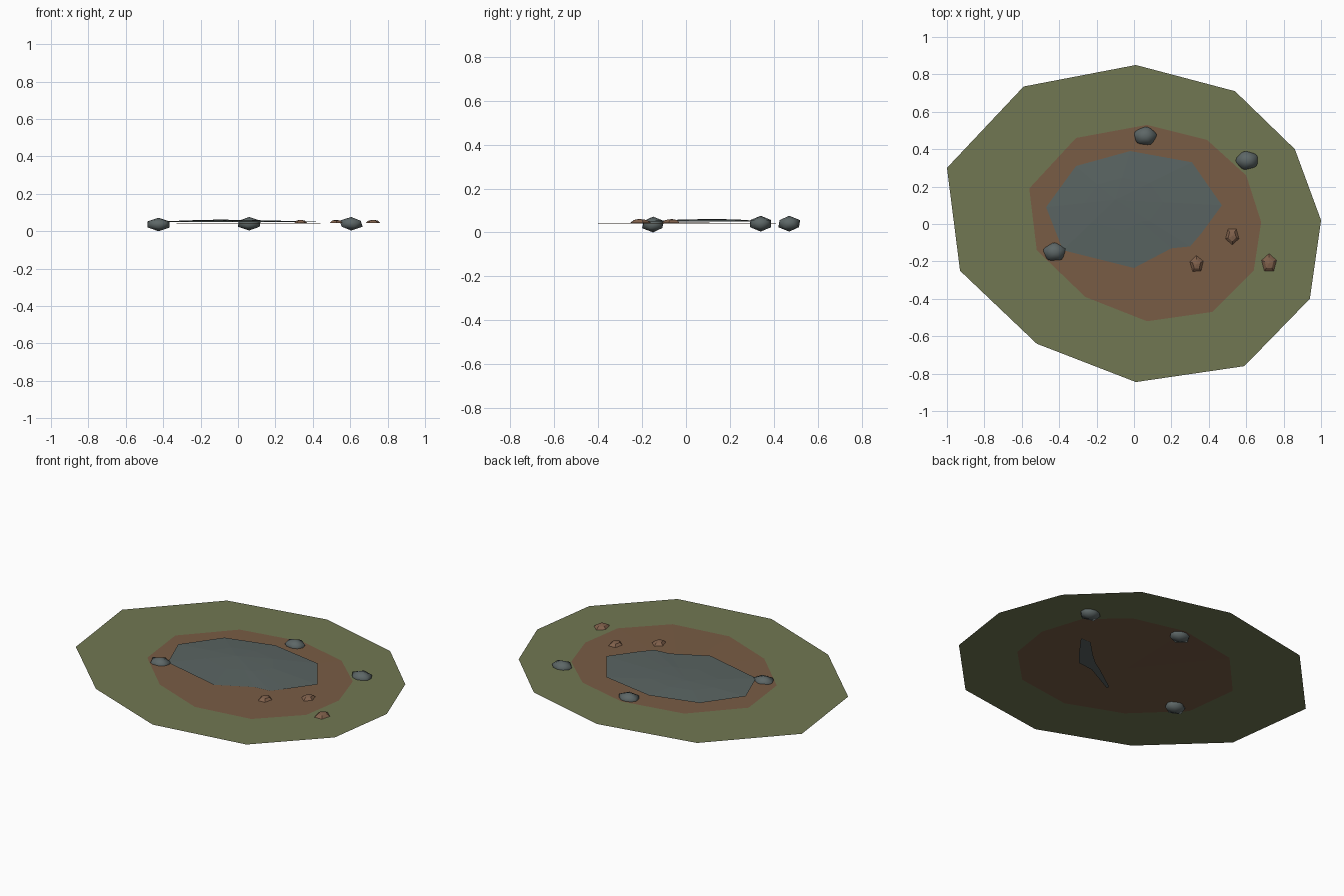
import bpy, bmesh, math

if "Cube" in bpy.data.objects:
    bpy.data.objects.remove(bpy.data.objects["Cube"])


def material(name, rgb):
    m = bpy.data.materials.new(name)
    m.diffuse_color = (*rgb, 1)
    m.use_nodes = True
    m.node_tree.nodes["Principled BSDF"].inputs["Base Color"].default_value = m.diffuse_color
    return m


GRASS = material("grass_green", (0.165, 0.185, 0.085))
DIRT = material("dirt_brown", (0.19, 0.108, 0.059))
WATER = material("pond_blue_grey", (0.101, 0.127, 0.122))
STONE = material("stone_grey", (0.11, 0.135, 0.135))
CLOD = material("clod_brown", (0.22, 0.12, 0.072))

# outlines, counter-clockwise from the back is reversed here (clockwise from +y)
grass = [(0.01, 0.85), (0.54, 0.71), (0.86, 0.40), (1.0, 0.02), (0.94, -0.40), (0.59, -0.76),
         (0.01, -0.845), (-0.52, -0.64), (-0.93, -0.25), (-1.0, 0.30), (-0.59, 0.735)]
dirt = [(0.07, 0.53), (0.39, 0.45), (0.60, 0.26), (0.68, 0.01), (0.64, -0.25), (0.42, -0.47),
        (0.07, -0.52), (-0.26, -0.39), (-0.52, -0.14), (-0.56, 0.19), (-0.31, 0.46)]
water = [(-0.02, 0.39), (0.31, 0.33), (0.47, 0.10), (0.36, -0.05), (0.30, -0.12), (0.20, -0.13),
         (0.0, -0.235), (-0.38, -0.14), (-0.47, 0.09), (-0.31, 0.31)]


def finish(name, bm, mat, smooth=False):
    me = bpy.data.meshes.new(name)
    bm.to_mesh(me)
    bm.free()
    me.materials.append(mat)
    for p in me.polygons:
        p.use_smooth = smooth
    ob = bpy.data.objects.new(name, me)
    bpy.context.collection.objects.link(ob)
    return ob


def ring(bm, pts, z):
    return [bm.verts.new((x, y, z)) for x, y in pts]


def bridge(bm, outer, inner):
    n = len(outer)
    for i in range(n):
        j = (i + 1) % n
        bm.faces.new((outer[j], outer[i], inner[i], inner[j]))


def fan(bm, outer, centre):
    c = bm.verts.new(centre)
    n = len(outer)
    for i in range(n):
        bm.faces.new((outer[(i + 1) % n], outer[i], c))


# grass bank: thin open ring
bm = bmesh.new()
bridge(bm, ring(bm, grass, 0.04), ring(bm, dirt, 0.041))
finish("grass_bank", bm, GRASS)

# bare earth filling the ring
bm = bmesh.new()
fan(bm, ring(bm, dirt, 0.041), (0.05, 0.0, 0.045))
finish("dirt_patch", bm, DIRT)

# puddle, slightly domed
bm = bmesh.new()
rim = ring(bm, water, 0.049)
mid = ring(bm, [(-0.1 + (x + 0.1) * 0.45, 0.13 + (y - 0.13) * 0.45) for x, y in water], 0.058)
bridge(bm, rim, mid)
fan(bm, mid, (-0.1, 0.13, 0.062))
finish("water_surface", bm, WATER)

# sliver of water showing under the dirt along the front right shore
bm = bmesh.new()
lip_out = ring(bm, water[2:7], 0.038)
lip_in = ring(bm, [(0.40, 0.10), (0.30, 0.0), (0.23, -0.06), (0.15, -0.11), (0.0, -0.215)], 0.038)
for i in range(4):
    bm.faces.new((lip_out[i + 1], lip_out[i], lip_in[i], lip_in[i + 1]))
finish("water_lip", bm, WATER)

# stones: squashed twelve-point balls
for i, (x, y, z, turn) in enumerate([(0.06, 0.47, 0.040, 10), (0.605, 0.34, 0.040, 35),
                                     (-0.425, -0.15, 0.036, 20)]):
    bm = bmesh.new()
    bmesh.ops.create_icosphere(bm, subdivisions=1, radius=1)
    a = math.radians(turn)
    for v in bm.verts:
        px, py, pz = v.co
        v.co = (x + 0.069 * (px * math.cos(a) - py * math.sin(a)),
                y + 0.056 * (px * math.sin(a) + py * math.cos(a)), z + 0.036 * pz)
    finish(f"stone_{i + 1}", bm, STONE, True)

# clods of earth: low five-sided mounds
for i, (x, y, r, turn) in enumerate([(0.335, -0.215, 0.042, 20), (0.525, -0.065, 0.042, 55),
                                     (0.722, -0.21, 0.047, 90)]):
    bm = bmesh.new()
    a = math.radians(turn)

    def pent(s):
        return [(x + s * r * 0.9 * math.cos(a - k * math.tau / 5),
                 y + s * r * 1.1 * math.sin(a - k * math.tau / 5)) for k in range(5)]
    base, top = ring(bm, pent(1), 0.043), ring(bm, pent(0.6), 0.057)
    bridge(bm, base, top)
    fan(bm, top, (x, y, 0.061))
    finish(f"clod_{i + 1}", bm, CLOD)
